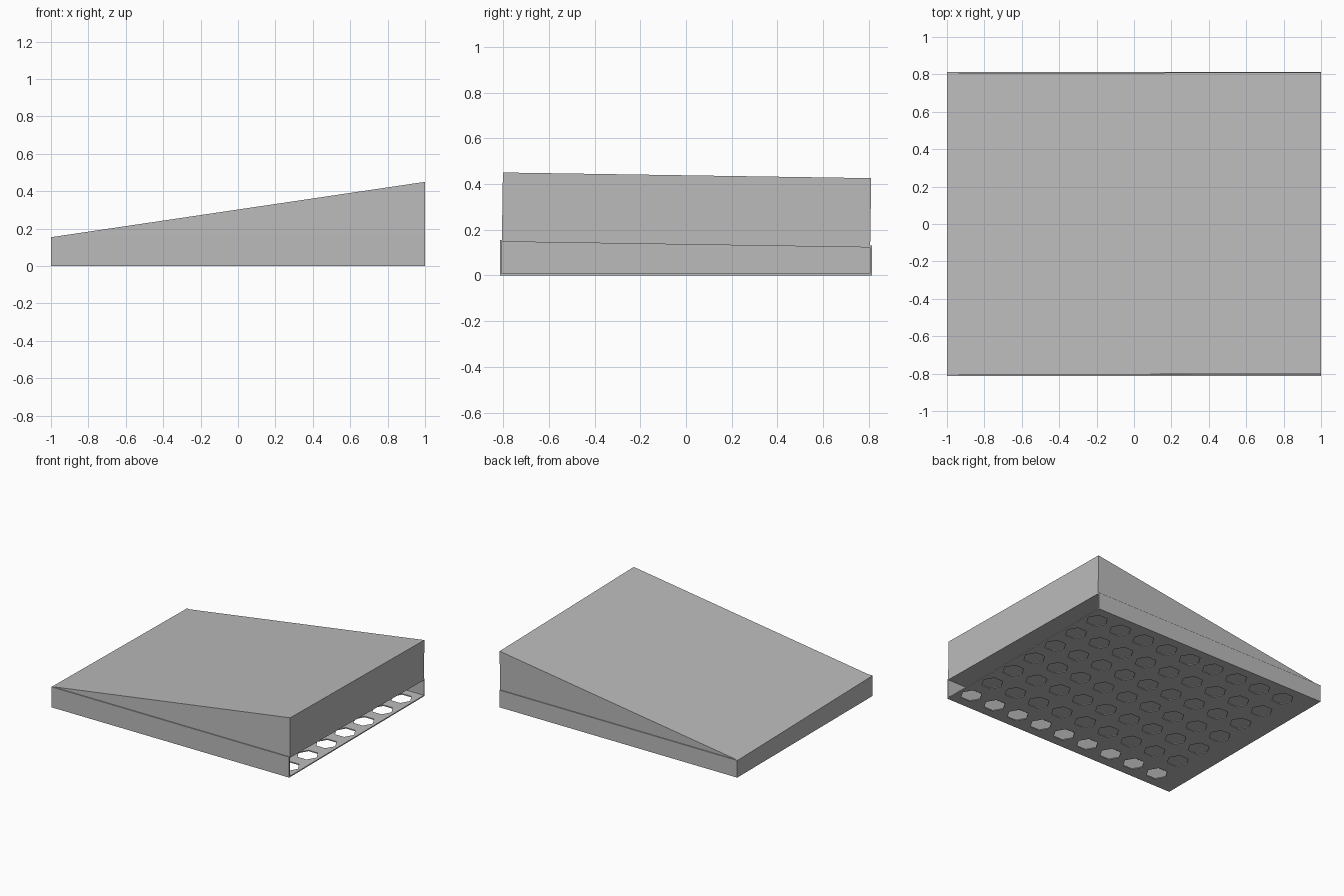
import bpy, bmesh, math
from mathutils import Matrix

if "Cube" in bpy.data.objects:
    bpy.data.objects.remove(bpy.data.objects["Cube"], do_unlink=True)

grey = bpy.data.materials.new("plain_grey")
grey.use_nodes = True
grey.diffuse_color = (0.5, 0.5, 0.5, 1)
grey.node_tree.nodes["Principled BSDF"].inputs["Base Color"].default_value = (0.5, 0.5, 0.5, 1)

TILT = 0.0154            # fall of the top from front to back
HALF_Y, WALL, JOIN = 0.813, 0.008, 0.135


def add_object(name, bm):
    bmesh.ops.recalc_face_normals(bm, faces=bm.faces)
    mesh = bpy.data.meshes.new(name)
    bm.to_mesh(mesh)
    bm.free()
    mesh.materials.append(grey)
    obj = bpy.data.objects.new(name, mesh)
    bpy.context.collection.objects.link(obj)
    return obj


def box(name, x0, x1, y0, y1, height, slope=0.0):
    """Box standing on z = 0 whose top falls towards the back."""
    bm = bmesh.new()
    bmesh.ops.create_cube(bm, size=1)
    for v in bm.verts:
        up = v.co.z > 0
        v.co.x = x1 if v.co.x > 0 else x0
        v.co.y = y1 if v.co.y > 0 else y0
        v.co.z = height - slope * v.co.y if up else 0
    return add_object(name, bm)


# Tray floor, pierced by a grid of hexagonal vents
floor = box("tray_floor", -1, 1, -HALF_Y + WALL, HALF_Y - WALL, WALL)
bm = bmesh.new()
for col in range(9):
    for row in range(7):
        place = Matrix.Translation((0.9 - 0.209 * col, 0.225 * (row - 3), 0))
        spin = Matrix.Rotation(math.radians(30), 4, "Z")
        bmesh.ops.create_cone(bm, cap_ends=True, segments=6, radius1=0.077,
                              radius2=0.077, depth=0.1, matrix=place @ spin)
cutter = add_object("vent_cutter", bm)
cutter.hide_render = True
cut = floor.modifiers.new("vents", "BOOLEAN")
cut.operation, cut.solver, cut.object = "DIFFERENCE", "EXACT", cutter
bpy.context.view_layer.update()
cut_mesh = bpy.data.meshes.new_from_object(
    floor.evaluated_get(bpy.context.evaluated_depsgraph_get()))
floor.modifiers.clear()
floor.data = cut_mesh
bpy.data.objects.remove(cutter, do_unlink=True)

# Tray walls; the tall end stays open
box("front_wall", -1, 1, -HALF_Y, -HALF_Y + WALL, 0.143, TILT)
box("back_wall", -1, 1, HALF_Y - WALL, HALF_Y, 0.143, TILT)
box("end_wall", -1, -1 + WALL, -HALF_Y + WALL, HALF_Y - WALL, JOIN, TILT)

# Solid wedge lid, tipped slightly towards the back
bm = bmesh.new()
profile = [(-1, JOIN), (1, JOIN), (1, 0.438), (-1, 0.142)]
side = bm.faces.new([bm.verts.new((x, -0.806, z)) for x, z in profile])
extruded = bmesh.ops.extrude_face_region(bm, geom=[side])["geom"]
bmesh.ops.translate(bm, vec=(0, 1.612, 0),
                    verts=[g for g in extruded if isinstance(g, bmesh.types.BMVert)])
bmesh.ops.rotate(bm, cent=(0, 0, JOIN), verts=bm.verts,
                 matrix=Matrix.Rotation(-TILT, 3, "X"))
add_object("wedge_lid", bm)
